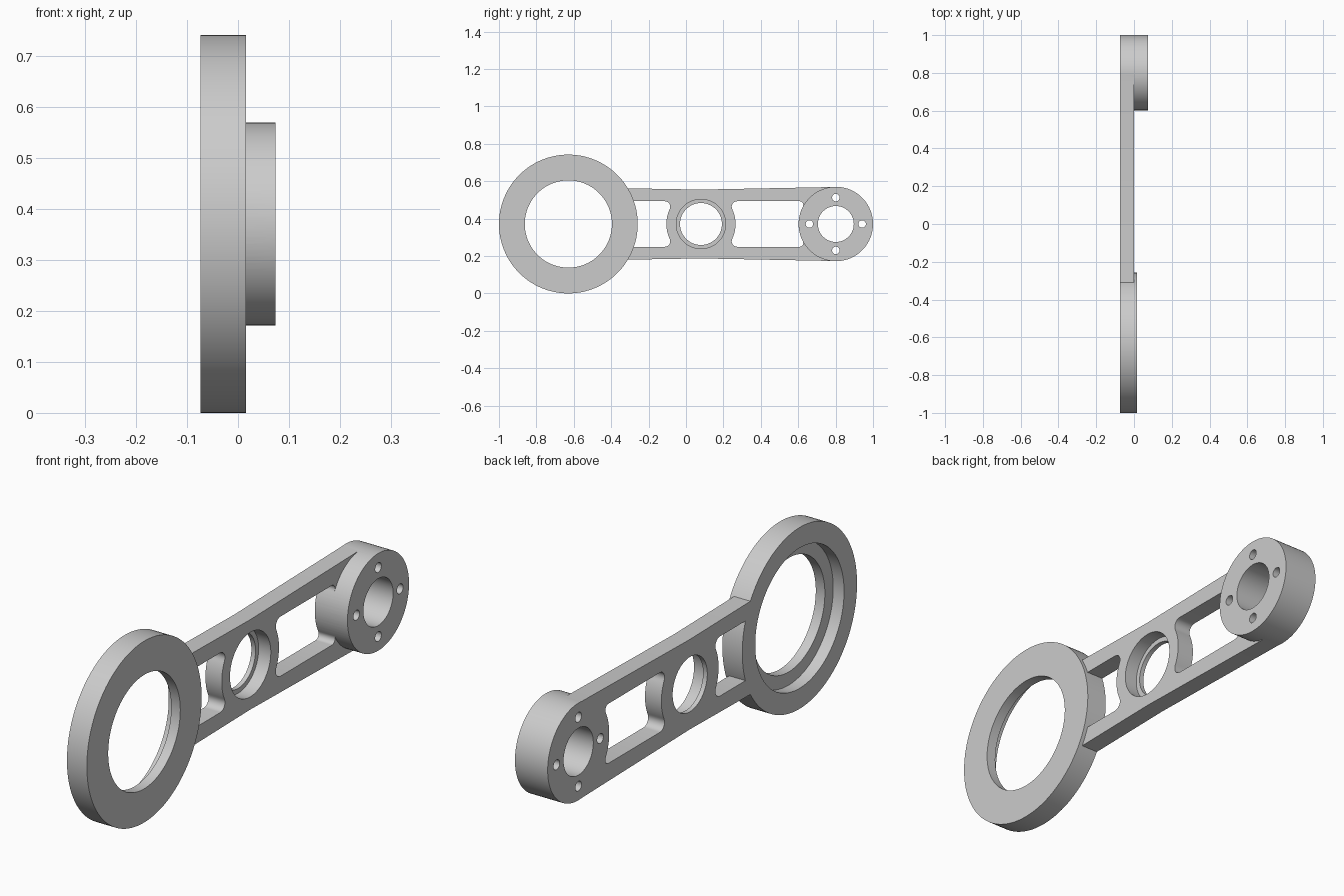
import bpy, bmesh
from math import sin, cos, pi, sqrt, atan2

if "Cube" in bpy.data.objects:
    bpy.data.objects.remove(bpy.data.objects["Cube"])

MID = 0.371                      # height of the shared centre line
RING_Y, WEB_Y, HUB_Y = -0.629, 0.08, 0.801
RING_R, WEB_R, HUB_R = 0.371, 0.185, 0.199
BACK, PLATE, RIM, HUB = -0.074, 0.0, 0.016, 0.074

grey = bpy.data.materials.new("plain grey")
grey.use_nodes = True
colour = (0.6, 0.6, 0.6, 1)
grey.diffuse_color = colour
grey.node_tree.nodes["Principled BSDF"].inputs["Base Color"].default_value = colour


def make(name, bm):
    bmesh.ops.recalc_face_normals(bm, faces=bm.faces)
    mesh = bpy.data.meshes.new(name)
    bm.to_mesh(mesh)
    bm.free()
    mesh.materials.append(grey)
    ob = bpy.data.objects.new(name, mesh)
    bpy.context.collection.objects.link(ob)
    return ob


def prism(name, outline, x0, x1):
    """Extrude a (y, height above centre line) outline along x."""
    bm = bmesh.new()
    face = bm.faces.new([bm.verts.new((x0, y, MID + z)) for y, z in outline])
    ext = bmesh.ops.extrude_face_region(bm, geom=[face])["geom"]
    moved = [v for v in ext if isinstance(v, bmesh.types.BMVert)]
    bmesh.ops.translate(bm, verts=moved, vec=(x1 - x0, 0, 0))
    return make(name, bm)


def arc(y, z, r, a0, a1, n):
    return [(y + r * cos(a0 + (a1 - a0) * i / n), z + r * sin(a0 + (a1 - a0) * i / n))
            for i in range(n + 1)]


def disc(name, y, z, r, x0, x1, n=96):
    return prism(name, arc(y, z, r, 0, 2 * pi, n)[:-1], x0, x1)


def combine(ob, other, operation):
    """Apply a boolean and throw the second solid away."""
    mod = ob.modifiers.new("combine", "BOOLEAN")
    mod.object, mod.operation, mod.solver = other, operation, "EXACT"
    graph = bpy.context.evaluated_depsgraph_get()
    graph.update()
    mesh = bpy.data.meshes.new_from_object(ob.evaluated_get(graph))
    ob.modifiers.clear()
    ob.data = mesh
    bpy.data.objects.remove(other)


def window_end(cy, r, h, f, side):
    """Window edge hugging a disc, with filleted corners, from top to bottom."""
    off = sqrt((r + f) ** 2 - (h - f) ** 2)
    tilt = atan2(h - f, off)
    upper = arc(-off, h - f, f, pi / 2, -tilt, 8)
    hug = arc(0, 0, r, pi - tilt, pi + tilt, 24)[1:-1]
    lower = [(y, -z) for y, z in reversed(upper)]
    return [(cy + side * y, z) for y, z in upper + hug + lower]


# Large ring with a counterbore on its back, turned about x
ring_profile = [(0.233, RIM), (RING_R, RIM), (RING_R, BACK),
                (0.287, BACK), (0.287, -0.025), (0.233, -0.025)]
bm = bmesh.new()
loop = [bm.verts.new((x, RING_Y, MID + r)) for r, x in ring_profile]
edges = [bm.edges.new((loop[i - 1], loop[i])) for i in range(len(loop))]
bmesh.ops.spin(bm, geom=loop + edges, cent=(0, RING_Y, MID), axis=(1, 0, 0),
               angle=2 * pi, steps=128, use_merge=True)
bmesh.ops.remove_doubles(bm, verts=bm.verts, dist=0.0001)
ring = make("large_ring", bm)

# Slightly waisted arm plate, fused with the end hub
top = [(-0.45, 0.193), (WEB_Y, 0.184), (HUB_Y, HUB_R - 0.001)]
arm = prism("arm_with_hub", top + [(y, -z) for y, z in reversed(top)], BACK, PLATE)
combine(arm, disc("hub", HUB_Y, 0, HUB_R, BACK, HUB), "UNION")
combine(arm, disc("ring_seat", RING_Y, 0, RING_R - 0.001, -0.2, 0.2, 128), "DIFFERENCE")

# Two lightening windows
H = 0.122
front = window_end(WEB_Y, WEB_R, H, 0.03, 1) + [(-0.5, -H), (-0.5, H)]
rear = window_end(HUB_Y, HUB_R, H, 0.02, 1)
rear += list(reversed(window_end(WEB_Y, WEB_R, H, 0.03, -1)))
for outline in (front, rear):
    combine(arm, prism("window", outline, -0.2, PLATE + 0.03), "DIFFERENCE")

# Bearing seat in the middle: through hole and wider counterbore
combine(arm, disc("hole", WEB_Y, 0, 0.112, -0.2, 0.2), "DIFFERENCE")
combine(arm, disc("seat", WEB_Y, 0, 0.132, -0.055, 0.2), "DIFFERENCE")

# Hub bore and four bolt holes
combine(arm, disc("bore", HUB_Y, 0, 0.096, -0.2, 0.2), "DIFFERENCE")
for i in range(4):
    a = i * pi / 2
    combine(arm, disc("bolt_hole", HUB_Y + 0.141 * cos(a), 0.141 * sin(a),
                      0.02, -0.2, 0.2, 32), "DIFFERENCE")

# Smooth round walls, crisp rims
bpy.ops.object.select_all(action="DESELECT")
for ob in (ring, arm):
    ob.select_set(True)
bpy.context.view_layer.objects.active = arm
bpy.ops.object.shade_smooth_by_angle(angle=pi / 6)
